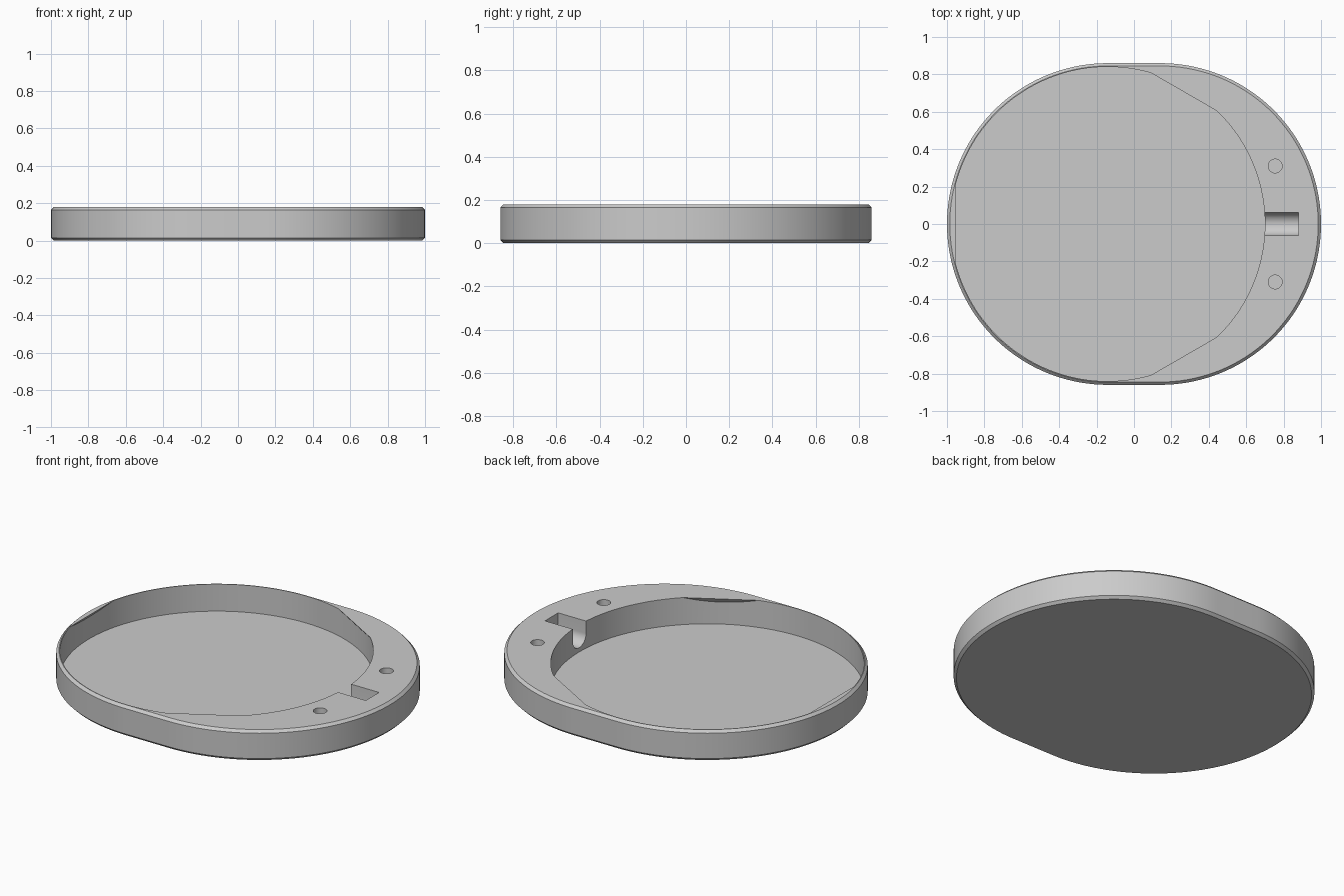
import bpy, bmesh, math
from mathutils import Vector, Matrix

default = bpy.data.objects.get("Cube")
if default:
    bpy.data.objects.remove(default, do_unlink=True)

HEIGHT, RADIUS, SHIFT, CHAMFER = 0.18, 0.86, 0.14, 0.015
FLOOR, POCKET_R = 0.02, 0.84

grey = bpy.data.materials.new("light_grey")
grey.use_nodes = True
colour = (0.6, 0.6, 0.6, 1)
grey.diffuse_color = colour
grey.node_tree.nodes["Principled BSDF"].inputs["Base Color"].default_value = colour


def make_object(name, bm):
    bmesh.ops.recalc_face_normals(bm, faces=bm.faces[:])
    mesh = bpy.data.meshes.new(name)
    bm.to_mesh(mesh)
    bm.free()
    mesh.materials.append(grey)
    obj = bpy.data.objects.new(name, mesh)
    bpy.context.collection.objects.link(obj)
    return obj


def add_cylinder(bm, radius, depth, matrix, segments):
    bmesh.ops.create_cone(bm, cap_ends=True, segments=segments, radius1=radius,
                          radius2=radius, depth=depth, matrix=matrix)


def stadium(radius, z, steps=72):
    points = []
    for side in (1, -1):
        for i in range(steps + 1):
            a = math.pi * i / steps - side * math.pi / 2
            if side < 0:
                a = math.pi / 2 + math.pi * i / steps
            points.append((side * SHIFT + radius * math.cos(a), radius * math.sin(a), z))
    return points


# Tray body: stacked stadium outlines with chamfered top and bottom edges
bm = bmesh.new()
levels = [(RADIUS - CHAMFER, 0), (RADIUS, CHAMFER),
          (RADIUS, HEIGHT - CHAMFER), (RADIUS - CHAMFER, HEIGHT)]
rings = [[bm.verts.new(p) for p in stadium(r, z)] for r, z in levels]
for low, high in zip(rings, rings[1:]):
    for i in range(len(low)):
        j = (i + 1) % len(low)
        bm.faces.new((low[i], low[j], high[j], high[i]))
bm.faces.new(rings[0][::-1])
bm.faces.new(rings[-1])
tray = make_object("tray", bm)

# Round pocket, trimmed by sloped planes that leave three overhanging retaining lips
bm = bmesh.new()
top = HEIGHT + 0.05
add_cylinder(bm, POCKET_R, top - FLOOR,
             Matrix.Translation((-SHIFT, 0, (top + FLOOR) / 2)), 144)
for degrees in (60, 180, 300):
    a = math.radians(degrees)
    out = Vector((math.cos(a), math.sin(a), 0))
    edge = Vector((-SHIFT, 0, HEIGHT)) + out * 0.815
    bmesh.ops.bisect_plane(bm, geom=bm.verts[:] + bm.edges[:] + bm.faces[:],
                           plane_co=edge, plane_no=(out + Vector((0, 0, 0.83))).normalized(),
                           clear_outer=True)
    bmesh.ops.holes_fill(bm, edges=[e for e in bm.edges if e.is_boundary], sides=0)
cutters = [make_object("pocket_cutter", bm)]

# Round-bottomed slot running from the pocket into the wide rim
bm = bmesh.new()
slot_r, slot_z, x0, x1 = 0.062, 0.107, 0.6, 0.88
outline = [(slot_r, top), (-slot_r, top)]
for i in range(25):
    a = math.pi + math.pi * i / 24
    outline.append((slot_r * math.cos(a), slot_z + slot_r * math.sin(a)))
face = bm.faces.new([bm.verts.new((x0, y, z)) for y, z in outline])
extruded = bmesh.ops.extrude_face_region(bm, geom=[face])["geom"]
bmesh.ops.translate(bm, vec=(x1 - x0, 0, 0),
                    verts=[v for v in extruded if isinstance(v, bmesh.types.BMVert)])
cutters.append(make_object("slot_cutter", bm))

# Two blind pin holes beside the slot
bm = bmesh.new()
for y in (-0.31, 0.31):
    add_cylinder(bm, 0.037, 0.16, Matrix.Translation((0.755, y, HEIGHT)), 40)
cutters.append(make_object("pin_hole_cutter", bm))

# Carve the body, then discard the cutters
bpy.ops.object.select_all(action='DESELECT')
tray.select_set(True)
bpy.context.view_layer.objects.active = tray
for cutter in cutters:
    cutter.hide_render = True
    cut = tray.modifiers.new(cutter.name, 'BOOLEAN')
    cut.operation = 'DIFFERENCE'
    cut.solver = 'EXACT'
    cut.object = cutter
    bpy.ops.object.modifier_apply(modifier=cut.name)
    bpy.data.objects.remove(cutter, do_unlink=True)

bpy.ops.object.shade_smooth_by_angle(angle=math.radians(25))
